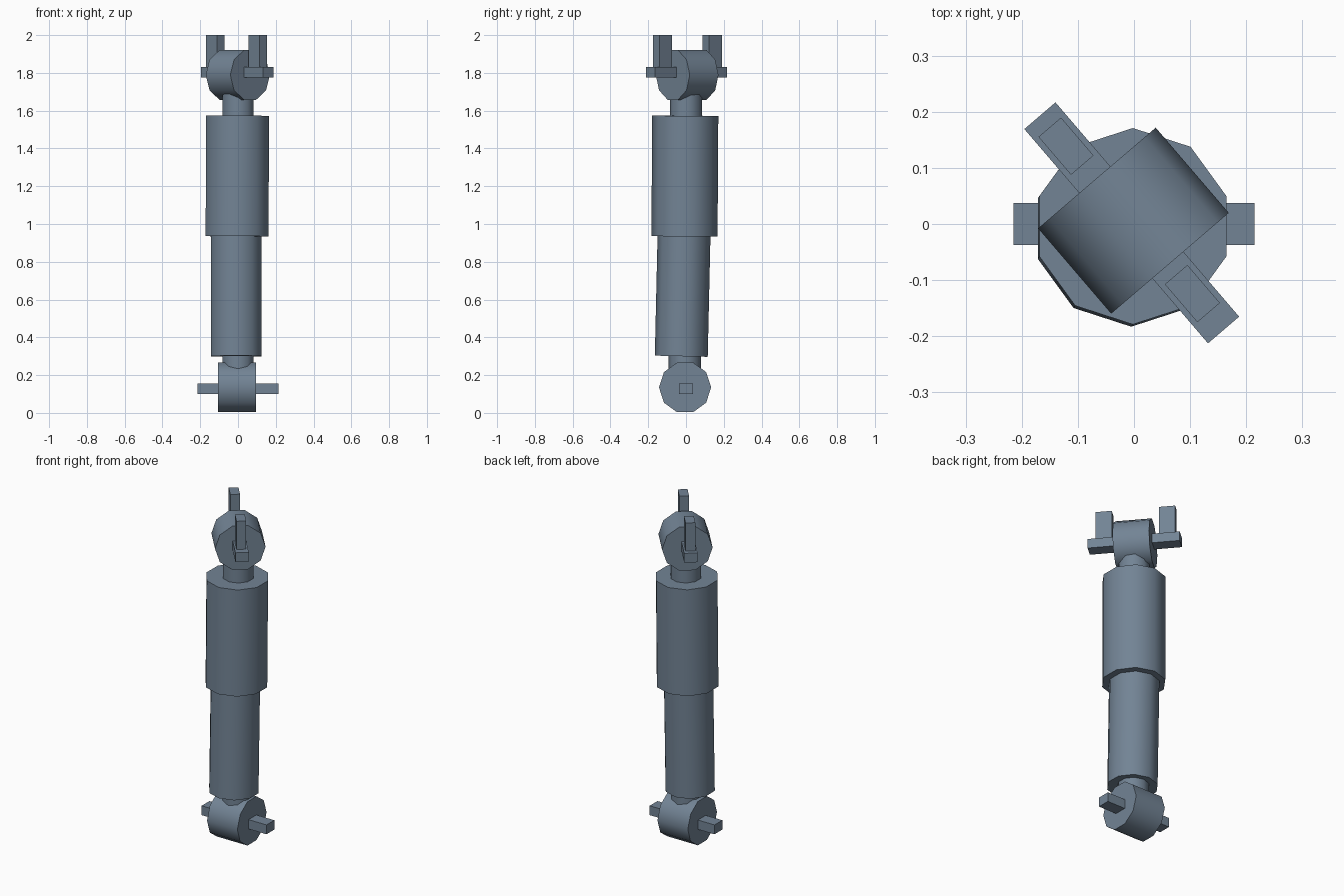
import bpy, bmesh, math
from mathutils import Vector

if "Cube" in bpy.data.objects:
    bpy.data.objects.remove(bpy.data.objects["Cube"])

steel = bpy.data.materials.new("blue_grey_steel")
steel.diffuse_color = (0.17, 0.23, 0.30, 1)
steel.use_nodes = True
steel.node_tree.nodes["Principled BSDF"].inputs["Base Color"].default_value = steel.diffuse_color


def finish(name, bm, smooth):
    bmesh.ops.recalc_face_normals(bm, faces=bm.faces)
    me = bpy.data.meshes.new(name)
    bm.to_mesh(me)
    bm.free()
    me.materials.append(steel)
    ob = bpy.data.objects.new(name, me)
    bpy.context.collection.objects.link(ob)
    if smooth:
        bpy.ops.object.select_all(action='DESELECT')
        ob.select_set(True)
        bpy.context.view_layer.objects.active = ob
        bpy.ops.object.shade_smooth_by_angle(angle=math.radians(50))
    return ob


def tube(name, start, end, radius, first, sides=10):
    """Capped cylinder between two points; 'first' points at a corner."""
    a, b = Vector(start), Vector(end)
    d = (b - a).normalized()
    u = Vector(first)
    u = (u - d * u.dot(d)).normalized()
    v = d.cross(u)
    bm = bmesh.new()
    rings = []
    for p in (a, b):
        rings.append([bm.verts.new(p + radius * (u * math.cos(t) + v * math.sin(t)))
                      for t in (2 * math.pi * i / sides for i in range(sides))])
    for i in range(sides):
        j = (i + 1) % sides
        bm.faces.new((rings[0][i], rings[0][j], rings[1][j], rings[1][i]))
    for r in rings:
        bm.faces.new(r)
    return finish(name, bm, True)


def bar(name, centre, size, angle=0.0):
    """Box turned about z."""
    bm = bmesh.new()
    bmesh.ops.create_cube(bm, size=1)
    bmesh.ops.scale(bm, vec=size, verts=bm.verts)
    ob = finish(name, bm, False)
    ob.location = centre
    ob.rotation_euler.z = angle
    return ob


Y = (0, 1, 0)

# telescoping body and its necks
tube("lower_neck", (0, -0.006, 0.17), (0, -0.006, 0.32), 0.086, Y)
tube("lower_tube", (-0.01, -0.025, 0.30), (-0.01, -0.010, 0.96), 0.14, Y)
tube("upper_tube", (-0.005, -0.008, 0.935), (-0.002, -0.004, 1.573), 0.175, Y)
tube("upper_neck", (0.001, 0.0, 1.55), (0.001, 0.0, 1.75), 0.086, Y)

# lower eye and its cross pin
tube("lower_eye", (-0.105, -0.005, 0.135), (0.096, -0.005, 0.135), 0.138, Y)
bar("lower_pin", (0, 0, 0.127), (0.43, 0.074, 0.056))

# upper eye, turned about the body
turn = math.radians(-49.4)
axis = Vector((math.cos(turn), math.sin(turn), 0))
side = Vector((-axis.y, axis.x, 0))
eye = Vector((-0.001, 0.006, 1.789))
tube("upper_eye", eye - axis * 0.1, eye + axis * 0.1, 0.138, side)

# upper pin with two upright prongs
pin = Vector((-0.004, 0.002, 1.803))
bar("upper_pin", pin, (0.503, 0.073, 0.056), turn)
for label, along in (("left", -0.18), ("right", 0.166)):
    p = pin + axis * along
    bar(label + "_prong", (p.x, p.y, 1.90), (0.089, 0.053, 0.20), turn)
